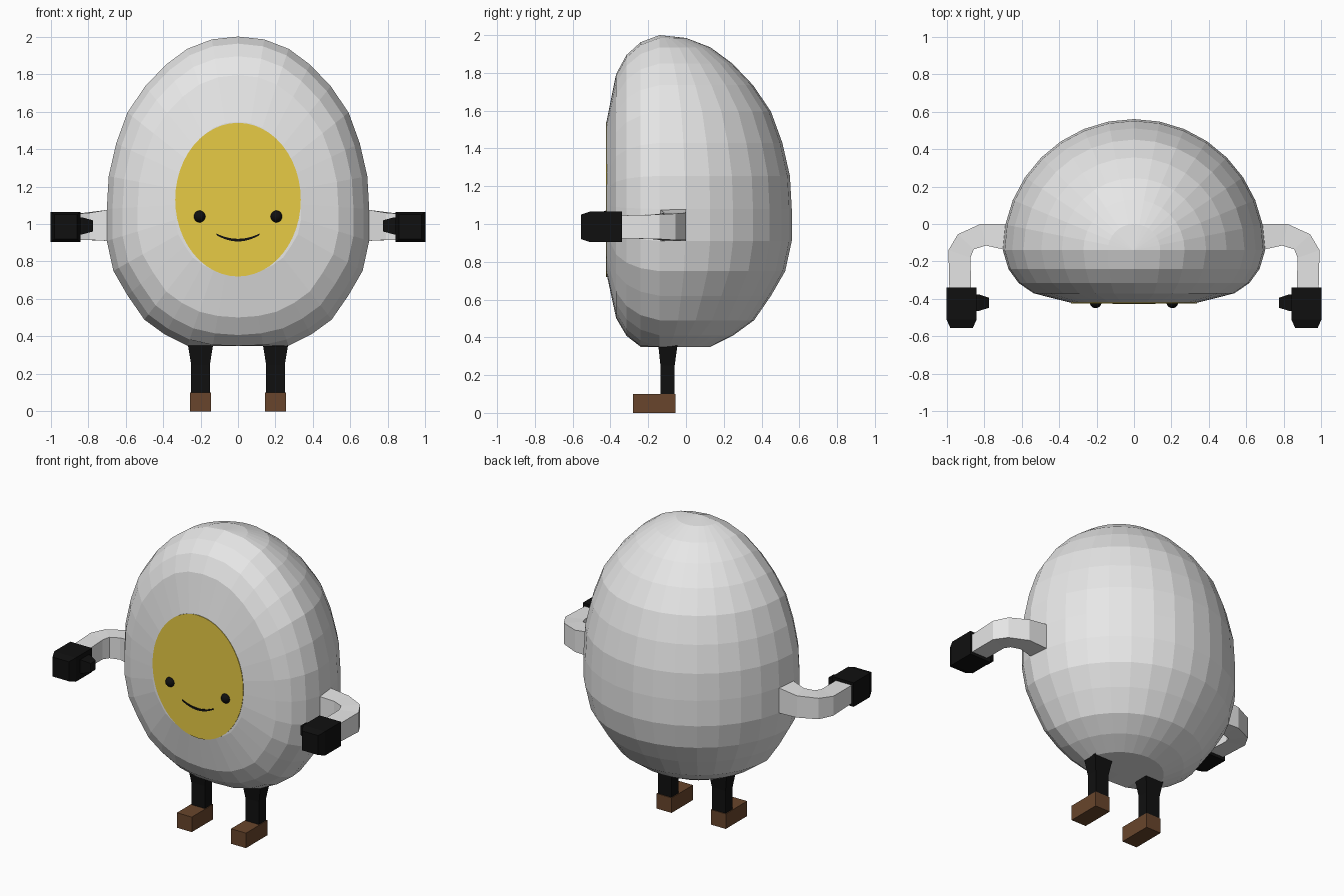
import bpy, bmesh, math
from mathutils import Vector

if "Cube" in bpy.data.objects:
    bpy.data.objects.remove(bpy.data.objects["Cube"])


def material(name, rgb):
    m = bpy.data.materials.new(name)
    m.diffuse_color = (*rgb, 1)
    m.use_nodes = True
    m.node_tree.nodes["Principled BSDF"].inputs["Base Color"].default_value = m.diffuse_color
    return m


WHITE = material("egg white", (0.8, 0.8, 0.8))
YOLK = material("yolk yellow", (0.8, 0.6, 0.06))
BLACK = material("black", (0.005, 0.005, 0.005))
BROWN = material("shoe brown", (0.14, 0.06, 0.025))


def finish(name, bm, mat):
    bmesh.ops.remove_doubles(bm, verts=bm.verts, dist=0.0005)
    bmesh.ops.recalc_face_normals(bm, faces=bm.faces)
    me = bpy.data.meshes.new(name)
    bm.to_mesh(me)
    bm.free()
    me.materials.append(mat)
    ob = bpy.data.objects.new(name, me)
    bpy.context.collection.objects.link(ob)
    return ob


def bridge(bm, a, b, closed=True):
    n = len(a)
    for i in range(n if closed else n - 1):
        quad = [a[i], a[(i + 1) % n], b[(i + 1) % n], b[i]]
        if len({tuple(round(c, 4) for c in v.co) for v in quad}) > 2:
            bm.faces.new(quad)


def loft(name, sections, mat, side=1):
    """Skin a row of closed cross-sections, capped at both ends."""
    bm = bmesh.new()
    loops = [[bm.verts.new((side * x, y, z)) for x, y, z in s] for s in sections]
    for a, b in zip(loops, loops[1:]):
        bridge(bm, a, b)
    bm.faces.new(loops[0])
    bm.faces.new(loops[-1])
    return finish(name, bm, mat)


def rect_z(x0, x1, y0, y1, z):
    return [(x0, y0, z), (x1, y0, z), (x1, y1, z), (x0, y1, z)]


def rect_y(x0, x1, z0, z1, y):
    return [(x0, y, z0), (x1, y, z0), (x1, y, z1), (x0, y, z1)]


# Egg body: round ringed back, front made of shrinking loops up to a flat face
MID_Y, MID_Z, FLOOR = -0.14, 1.125, 0.35
outline = [(0, 2.0), (0.14, 1.985), (0.27, 1.935), (0.385, 1.85), (0.495, 1.735),
           (0.59, 1.595), (0.65, 1.43), (0.69, 1.255), (0.70, 1.08), (0.70, 0.91),
           (0.665, 0.75), (0.59, 0.62), (0.50, 0.49), (0.39, 0.41), (0.27, 0.35),
           (0.14, 0.32), (0, 0.31)]
bm = bmesh.new()
rings = []
for r, z in outline:
    rings.append([bm.verts.new((r * math.cos(math.pi * k / 16),
                                MID_Y + r * math.sin(math.pi * k / 16),
                                max(z, FLOOR))) for k in range(17)])
for a, b in zip(rings, rings[1:]):
    bridge(bm, a, b, closed=False)
full = outline + [(-x, z) for x, z in outline[-2:0:-1]]
loops = []
for y, s in [(-0.14, 1), (-0.24, 0.957), (-0.315, 0.88), (-0.37, 0.765), (-0.42, 0.48)]:
    loops.append([bm.verts.new((x * s, y, max(MID_Z + (z - MID_Z) * s, FLOOR)))
                  for x, z in full])
for a, b in zip(loops, loops[1:]):
    bridge(bm, a, b)
bm.faces.new(loops[-1])
finish("egg_body", bm, WHITE)

# Yolk plate
oval = [(0.335 * math.cos(math.tau * i / 48), 1.13 + 0.41 * math.sin(math.tau * i / 48))
        for i in range(48)]
loft("yolk", [[(x, y, z) for x, z in oval] for y in (-0.418, -0.423)], YOLK)

# Smile: thin curved strip
arc = []
for i in range(13):
    t = -1 + i / 6
    arc.append((0.115 * t, 0.914 + 0.031 * t * t, 0.004 + 0.003 * (1 - t * t)))
strip = [(x, z + h) for x, z, h in arc] + [(x, z - h) for x, z, h in reversed(arc)]
loft("smile", [[(x, y, z) for x, z in strip] for y in (-0.421, -0.427)], BLACK)

# Arm bend: outer point, inner point (x, y), bottom and top height
arm_path = [((0.64, 0.0), (0.64, -0.14), 0.91, 1.08),
            ((0.70, 0.0), (0.70, -0.135), 0.91, 1.075),
            ((0.82, 0.0), (0.79, -0.115), 0.915, 1.06),
            ((0.94, -0.055), (0.855, -0.135), 0.915, 1.055),
            ((0.99, -0.14), (0.873, -0.18), 0.92, 1.05),
            ((0.985, -0.36), (0.868, -0.36), 0.925, 1.045)]

for side, tag in ((-1, "left"), (1, "right")):
    # Eye
    bm = bmesh.new()
    bmesh.ops.create_uvsphere(bm, u_segments=20, v_segments=12, radius=0.032)
    for v in bm.verts:
        v.co += Vector((side * 0.205, -0.417, 1.04))
    eye = finish(tag + "_eye", bm, BLACK)
    eye.data.shade_smooth()

    # Arm
    loft(tag + "_arm", [[(*o, lo), (*o, hi), (*i, hi), (*i, lo)]
                        for o, i, lo, hi in arm_path], WHITE, side)
    # Hand and thumb
    loft(tag + "_hand", [rect_y(0.84, 1.0, 0.905, 1.065, -0.34),
                         rect_y(0.84, 1.0, 0.905, 1.065, -0.51),
                         rect_y(0.86, 0.98, 0.92, 1.05, -0.555)], BLACK, side)
    loft(tag + "_thumb", [[(x, -0.42 - d, 0.99 - h), (x, -0.42 + d, 0.99 - h),
                           (x, -0.42 + d, 0.99 + h), (x, -0.42 - d, 0.99 + h)]
                          for x, d, h in ((0.86, 0.045, 0.045), (0.83, 0.045, 0.045),
                                          (0.775, 0.027, 0.03))], BLACK, side)
    # Leg, flared at the hip
    loft(tag + "_leg", [rect_z(0.15, 0.25, -0.135, -0.06, 0.09),
                        rect_z(0.15, 0.25, -0.135, -0.06, 0.25),
                        rect_z(0.132, 0.268, -0.147, -0.045, 0.36)], BLACK, side)
    # Shoe
    loft(tag + "_shoe", [rect_z(0.145, 0.255, -0.28, -0.055, z) for z in (0, 0.10)],
         BROWN, side)
